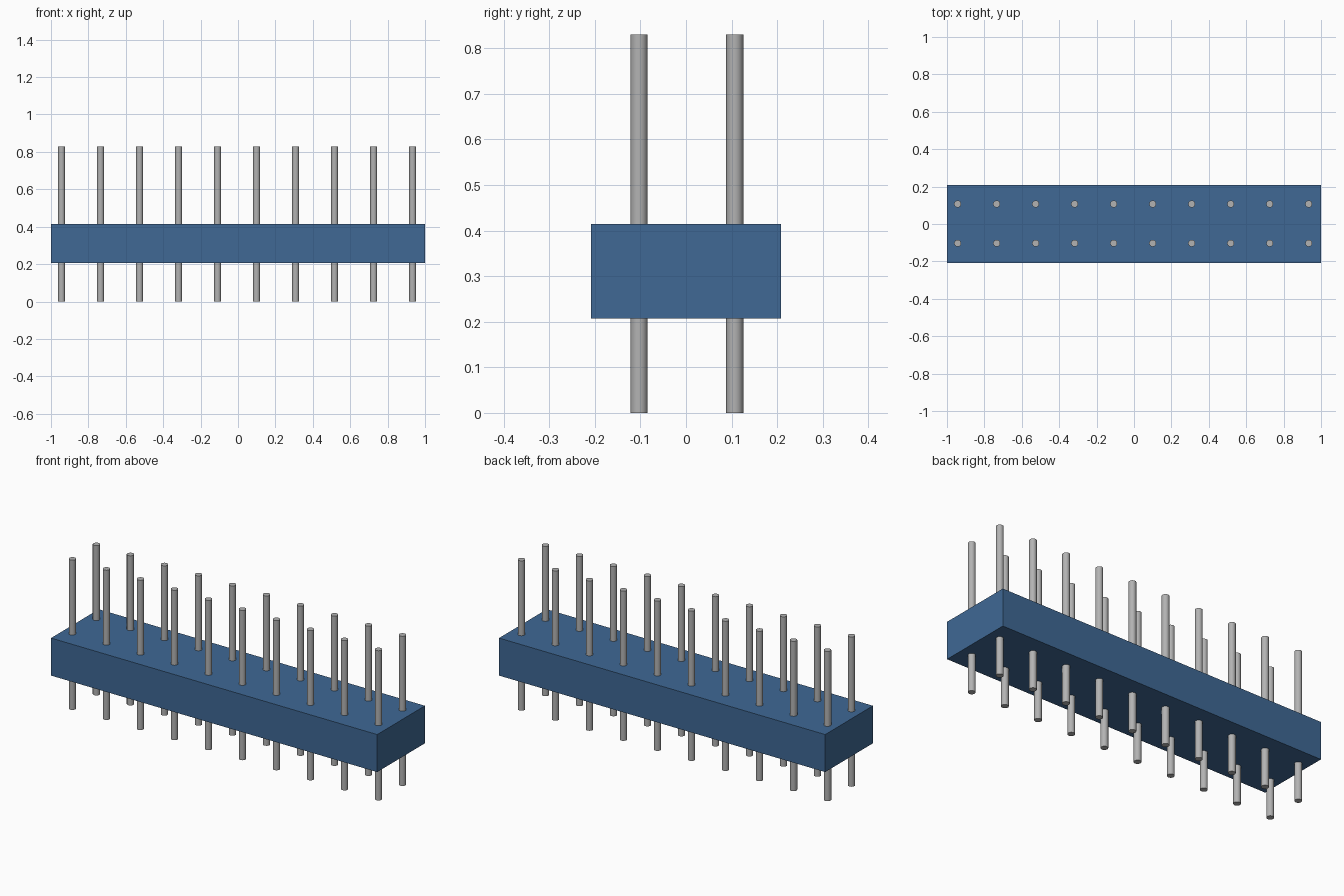
import bpy
import math

cube = bpy.data.objects.get("Cube")
if cube:
    bpy.data.objects.remove(cube, do_unlink=True)


def make_material(name, color, roughness, metallic=0.0):
    mat = bpy.data.materials.new(name)
    mat.use_nodes = True
    mat.diffuse_color = color
    bsdf = mat.node_tree.nodes["Principled BSDF"]
    bsdf.inputs["Base Color"].default_value = color
    bsdf.inputs["Roughness"].default_value = roughness
    bsdf.inputs["Metallic"].default_value = metallic
    return mat


blue = make_material("blue plastic", (0.05, 0.14, 0.30, 1), 0.5)
grey = make_material("grey metal", (0.45, 0.45, 0.45, 1), 0.4)

# Housing block
BODY_LOW, BODY_HIGH = 0.207, 0.415
bpy.ops.mesh.primitive_cube_add(size=1, location=(0, 0, (BODY_LOW + BODY_HIGH) / 2))
body = bpy.context.object
body.name = "housing"
body.scale = (2.0, 0.418, BODY_HIGH - BODY_LOW)
bpy.ops.object.transform_apply(location=False, rotation=False, scale=True)
body.data.materials.append(blue)

# Two rows of ten straight pins passing through the housing
PIN_HEIGHT, PIN_RADIUS = 0.83, 0.0187
FIRST_X, LAST_X, COUNT = -0.943, 0.934, 10
ROWS = {"front": -0.103, "back": 0.107}


def add_pin(name, x, y):
    bpy.ops.mesh.primitive_cylinder_add(vertices=24, radius=PIN_RADIUS, depth=PIN_HEIGHT,
                                        location=(x, y, PIN_HEIGHT / 2))
    pin = bpy.context.object
    pin.name = name
    pin.data.materials.append(grey)
    bpy.ops.object.shade_smooth_by_angle(angle=math.radians(30))


for row, y in ROWS.items():
    for i in range(COUNT):
        x = FIRST_X + (LAST_X - FIRST_X) * i / (COUNT - 1)
        add_pin(f"{row}_pin_{i + 1}", x, y)
